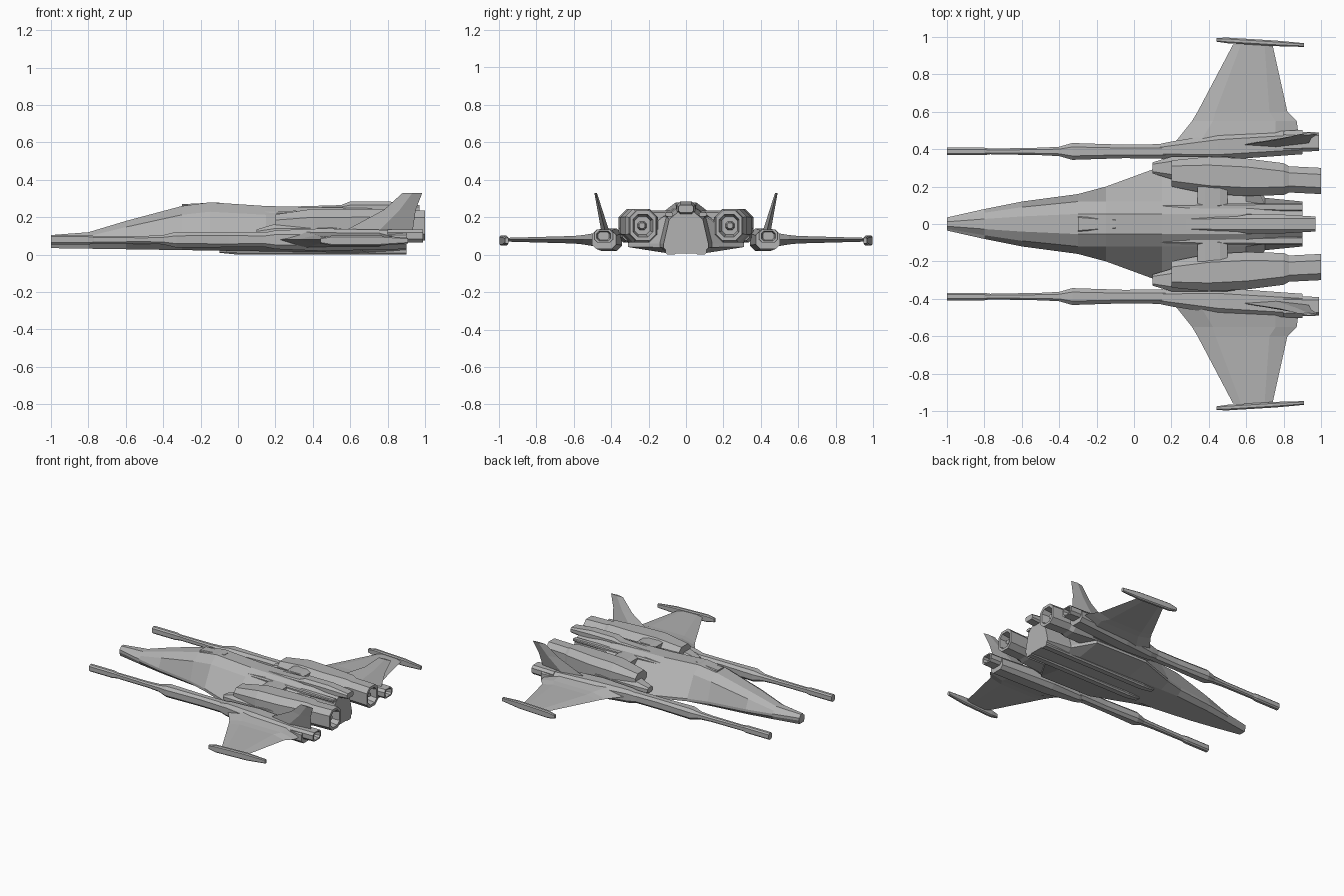
import bpy, bmesh

cube = bpy.data.objects.get("Cube")
if cube:
    bpy.data.objects.remove(cube, do_unlink=True)

grey = bpy.data.materials.new("hull grey")
grey.use_nodes = True
tone = (0.45, 0.45, 0.45, 1)
grey.diffuse_color = tone
grey.node_tree.nodes["Principled BSDF"].inputs["Base Color"].default_value = tone


def loft(name, rings, mirror=True):
    """Skin a row of equal-length rings, cap both ends, mirror across y."""
    bm = bmesh.new()
    rows = [[bm.verts.new(point) for point in ring] for ring in rings]
    count = len(rows[0])
    for first, second in zip(rows, rows[1:]):
        for i in range(count):
            j = (i + 1) % count
            bm.faces.new((first[i], first[j], second[j], second[i]))
    bm.faces.new(rows[0])
    bm.faces.new(rows[-1])
    bmesh.ops.recalc_face_normals(bm, faces=bm.faces)
    mesh = bpy.data.meshes.new(name)
    bm.to_mesh(mesh)
    bm.free()
    mesh.materials.append(grey)
    part = bpy.data.objects.new(name, mesh)
    bpy.context.collection.objects.link(part)
    if mirror:
        modifier = part.modifiers.new("Mirror", "MIRROR")
        modifier.use_axis = (False, True, False)
        modifier.use_mirror_merge = False


def octagon(x, y, z, wide, high):
    """Chamfered rectangle across x, from its half width and half height."""
    cut = min(wide, high) / 2
    right = [(wide, cut - high), (wide, high - cut), (wide - cut, high)]
    right.insert(0, (wide - cut, -high))
    left = [(-a, b) for a, b in reversed(right)]
    return [(x, y + a, z + b) for a, b in right + left]


def tube(name, stations, z, y=0, drift=0, mirror=True):
    """Octagonal body along x; each station is x, half width, half height."""
    start = stations[0][0]
    loft(name, [octagon(x, y + drift * (x - start), z, wide, high)
                for x, wide, high in stations], mirror)


def hollow(stations, depth):
    """Add a rim and a recessed floor to the rear of a tube."""
    x, wide, high = stations[-1]
    rim = (x, wide * 0.75, high * 0.75)
    floor = (x - depth, wide * 0.6, high * 0.6)
    return stations + [rim, floor]


def hull_ring(x, width, top):
    """Flat belly, thin side edge, sloped flank, shoulder and top ridge."""
    belly = 0.02 - 0.015 * x
    edge = belly + 0.03
    shoulder = min(0.12, width * 0.75)
    half = [(shoulder, belly), (width, edge), (width, edge + 0.02),
            (shoulder, top * 0.82), (shoulder * 0.45, top)]
    port = [(-y, z) for y, z in reversed(half)]
    return [(x, y, z) for y, z in half + port]


def wing_ring(y, front, back, thick):
    """Six-sided wing section along x, thick being half the depth."""
    z = 0.08
    bevel = (back - front) / 5
    upper = [(front + bevel, z + thick), (back - bevel, z + thick)]
    lower = [(x, z - thick) for x, _ in reversed(upper)]
    outline = [(front, z)] + upper + [(back, z)] + lower
    return [(x, y, h) for x, h in outline]


def fin_ring(z, front, back):
    """Diamond fin section that leans out and thins with height."""
    y = 0.4 + z / 4
    thick = 0.03 - 0.07 * z
    middle = (front + back) / 2
    return [(front, y - thick / 2, z), (middle, y + thick, z),
            (back, y, z), (middle, y - thick, z)]


# Fuselage: x, half width and ridge height
hull = [(-1, .035, .105), (-.8, .08, .12), (-.6, .12, .18), (-.3, .16, .26),
        (-.15, .2, .28), (.15, .31, .26), (.6, .31, .25), (.7, .14, .25),
        (.9, .12, .23)]
loft("fuselage", [hull_ring(*station) for station in hull], mirror=False)

# Canopy hatch and dorsal spine along the centre line
tube("canopy_hatch", [(-.3, .04, .01), (-.1, .03, .02)], z=.26, mirror=False)
tube("dorsal_spine", [(.2, .03, .01), (.55, .04, .02), (.6, .05, .04),
                      (.8, .05, .04), (.97, .04, .02)], z=.245, mirror=False)

# Rails on the shoulders and skids under the belly
tube("shoulder_rail", [(0, .01, .01), (.3, .02, .02), (.9, .02, .01)],
     z=.215, y=.09)
tube("keel_skid", [(-.1, .02, .01), (0, .03, .02), (.9, .03, .02)],
     z=.02, y=.08)

# Engine nacelles with recessed nozzles, cross collars and intake cheeks
nacelle = [(.2, .07, .06), (.4, .1, .09), (.6, .1, .09), (.8, .085, .09),
           (.83, .07, .08), (1, .07, .08)]
tube("engine_nacelle", hollow(nacelle, depth=.07), z=.155, y=.27, drift=-.05)
tube("engine_core", [(.9, .03, .03), (.97, .015, .015)], z=.155, y=.235)
tube("engine_collar", [(.34, .08, .03), (.38, .09, .04), (.46, .09, .04),
                       (.5, .08, .03)], z=.195, y=.17)
tube("intake_cheek", [(.1, .03, .02), (.2, .06, .05), (.5, .06, .05),
                      (.64, .04, .04)], z=.115, y=.3)

# Long forward cannons: slim barrel, thicker breech
tube("cannon", [(-1, .02, .026), (-.8, .02, .026), (-.77, .015, .02),
                (-.5, .02, .02), (-.4, .025, .025), (-.33, .045, .042),
                (-.05, .036, .04), (.2, .04, .04)], z=.08, y=.388)

# Wing root pods and the small thrusters behind them
tube("wing_root_pod", [(.1, .03, .03), (.2, .045, .05), (.45, .07, .06),
                       (.9, .065, .05)], z=.08, y=.39, drift=.06)
tube("pod_thruster", hollow([(.8, .055, .035), (.99, .05, .035)], depth=.04),
     z=.1, y=.44)

# Wings, tip pods and swept tail fins
wing = [(.4, .19, .89, .05), (.55, .31, .87, .025), (.6, .34, .82, .02),
        (.96, .53, .74, .01)]
loft("wing", [wing_ring(*section) for section in wing])
tube("wing_tip_pod", [(.44, .01, .015), (.5, .015, .027), (.76, .015, .027),
                      (.91, .01, .015)], z=.075, y=.985, drift=-.06)
fin = [(.1, .52, .93), (.24, .78, .95), (.33, .88, .985)]
loft("tail_fin", [fin_ring(*section) for section in fin])
